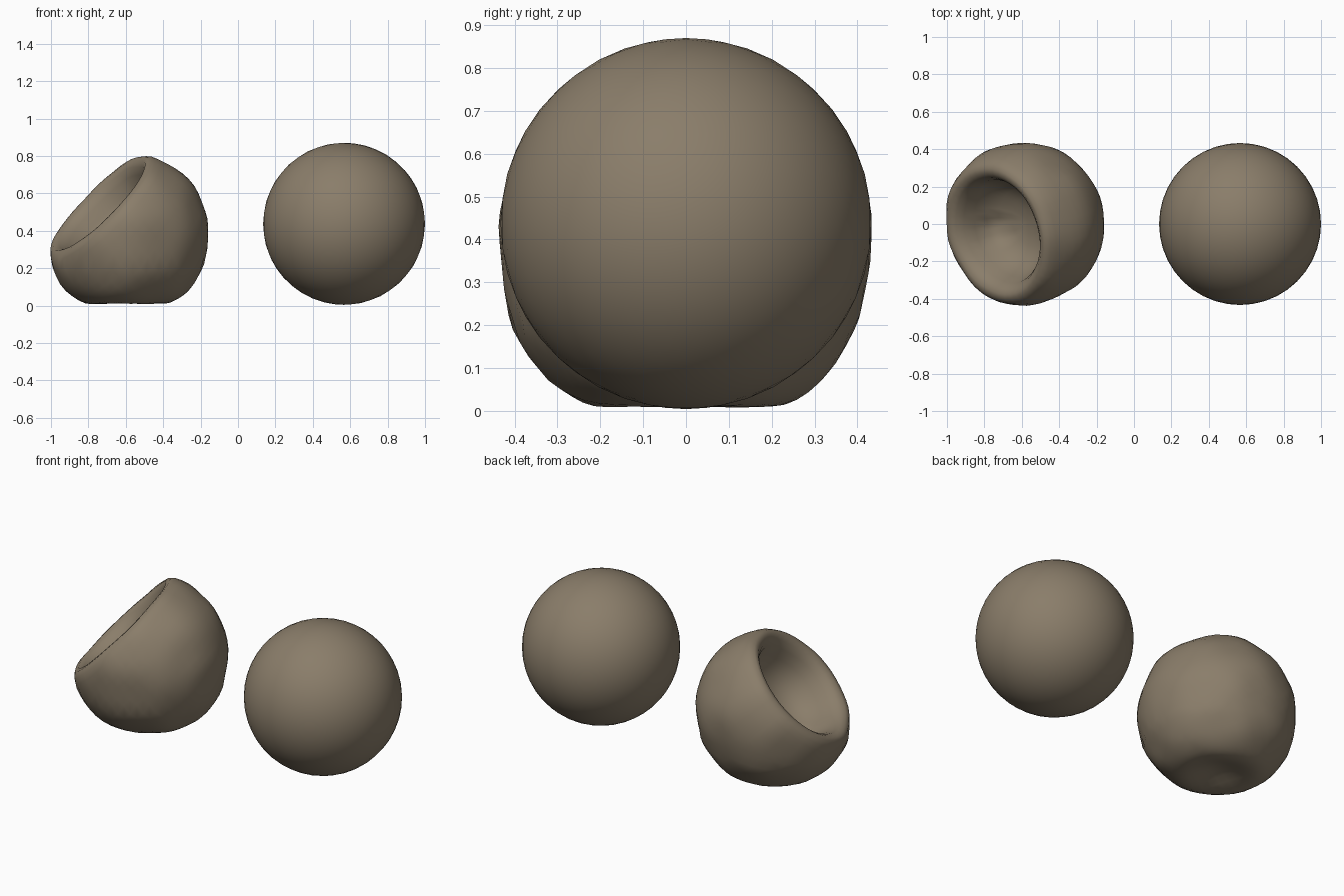
import bpy, bmesh, math
from mathutils import Vector, Matrix, noise

if "Cube" in bpy.data.objects:
    bpy.data.objects.remove(bpy.data.objects["Cube"])

clay = bpy.data.materials.new("clay_brown")
clay.diffuse_color = (0.255, 0.206, 0.144, 1)
clay.use_nodes = True
clay.node_tree.nodes["Principled BSDF"].inputs["Base Color"].default_value = clay.diffuse_color


def finish(bm, name):
    bmesh.ops.recalc_face_normals(bm, faces=bm.faces)
    mesh = bpy.data.meshes.new(name)
    bm.to_mesh(mesh)
    bm.free()
    mesh.materials.append(clay)
    for p in mesh.polygons:
        p.use_smooth = True
    obj = bpy.data.objects.new(name, mesh)
    bpy.context.collection.objects.link(obj)
    return obj


# Whole round ball
bm = bmesh.new()
bmesh.ops.create_icosphere(bm, subdivisions=4, radius=0.433,
                           matrix=Matrix.Translation((0.567, 0, 0.437)))
finish(bm, "round_ball")

# Hollowed ball: outer arc, rounded rim and inner wall, spun about a tilted axis
R, SEG = 0.434, 48
profile = []
for i in range(1, 19):
    a = math.radians(-90 + 112 * i / 18)
    profile.append((R * math.cos(a), R * math.sin(a)))
profile += [(0.386, 0.195), (0.362, 0.217), (0.335, 0.218), (0.308, 0.198),
            (0.285, 0.16), (0.266, 0.1), (0.235, 0.035), (0.19, -0.015),
            (0.13, -0.045), (0.065, -0.058)]

centre = Vector((-0.592, 0, 0.388))
axis = Vector((-0.685, -0.235, 0.69)).normalized()
turn = axis.to_track_quat('Z', 'Y')


def place(r, d, a):
    p = centre + turn @ Vector((r * math.cos(a), r * math.sin(a), d))
    # gentle hand-pressed lumps
    p += (p - centre).normalized() * 0.012 * noise.noise(p * 6 + Vector((3, 1, 7)))
    # softly flattened base with a shallow hollow underneath
    if p.z < 0.25:
        t = p.z - 0.02
        p.z = max(0.5 * (t + math.sqrt(t * t + 0.0016)) - 0.006, 0.0)
        rho = math.hypot(p.x + 0.6, p.y) / 0.23
        if rho < 1 and d < 0.1 and p.z < 0.06:
            p.z += 0.025 * (1 + math.cos(math.pi * rho))
    return p


bm = bmesh.new()
rings = [[bm.verts.new(place(r, d, 2 * math.pi * k / SEG)) for k in range(SEG)]
         for r, d in profile]
for lo, hi in zip(rings, rings[1:]):
    for k in range(SEG):
        n = (k + 1) % SEG
        bm.faces.new((lo[k], lo[n], hi[n], hi[k]))
for ring, d in ((rings[0], -R), (rings[-1], -0.06)):
    tip = bm.verts.new(place(0, d, 0))
    for k in range(SEG):
        bm.faces.new((ring[k], ring[(k + 1) % SEG], tip))
finish(bm, "hollow_ball")
